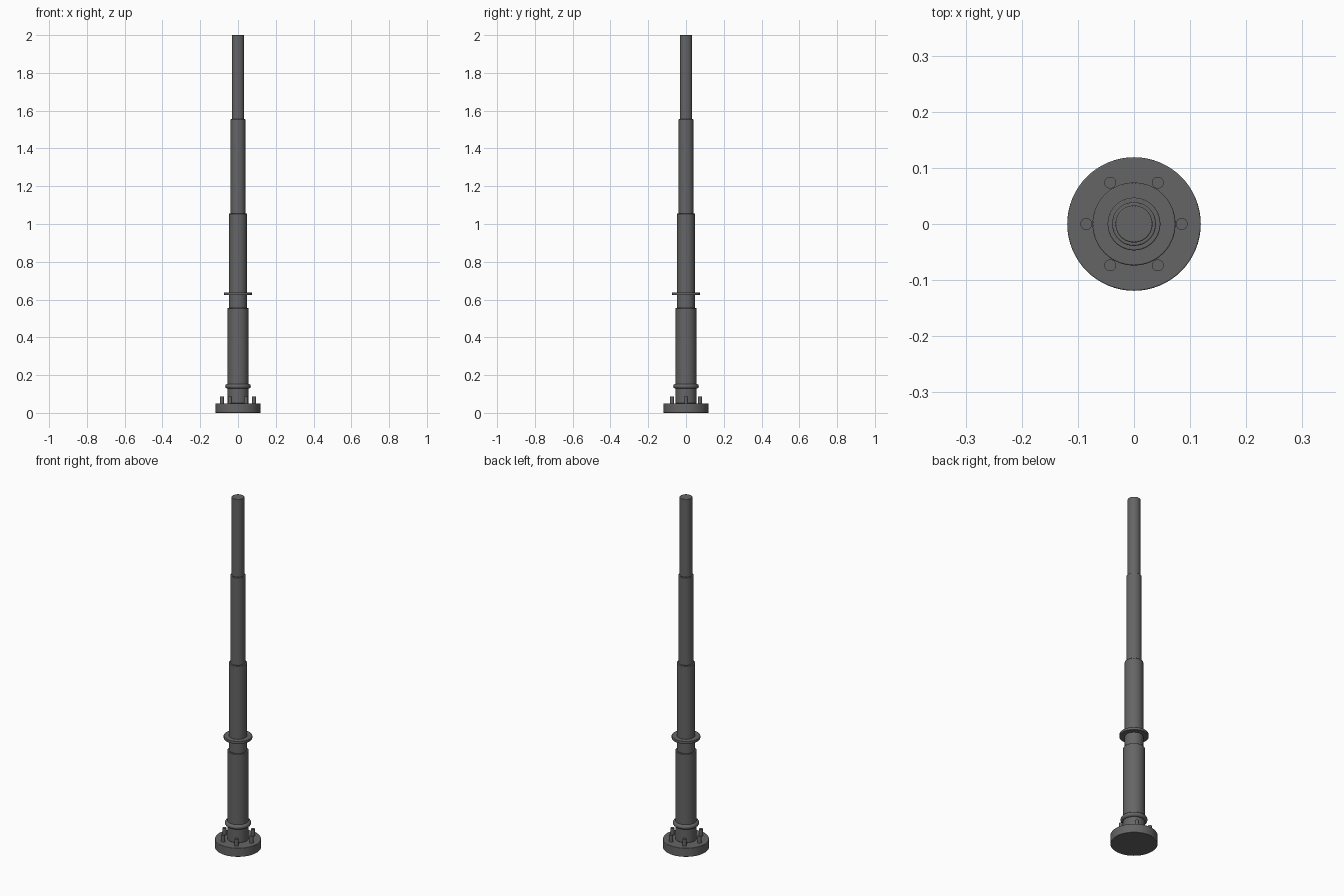
import bpy, math

if "Cube" in bpy.data.objects:
    bpy.data.objects.remove(bpy.data.objects["Cube"])

steel = bpy.data.materials.new("dark_grey_steel")
steel.diffuse_color = (0.13, 0.13, 0.13, 1)
steel.use_nodes = True
steel.node_tree.nodes["Principled BSDF"].inputs["Base Color"].default_value = steel.diffuse_color


def finish(name):
    ob = bpy.context.object
    ob.name = name
    ob.data.materials.append(steel)
    bpy.ops.object.shade_smooth_by_angle(angle=math.radians(35))
    return ob


def cylinder(name, radius, z0, z1, x=0, y=0, sides=48, bevel=0):
    bpy.ops.mesh.primitive_cylinder_add(vertices=sides, radius=radius, depth=z1 - z0,
                                        location=(x, y, (z0 + z1) / 2))
    ob = finish(name)
    if bevel:
        mod = ob.modifiers.new("edge", 'BEVEL')
        mod.width = bevel
        mod.segments = 2
    return ob


# Round base plate
cylinder("base_plate", 0.119, 0, 0.05, sides=64, bevel=0.002)

# Telescoping tube sections
for name, radius, z0, z1 in (("lower_tube", 0.055, 0.05, 0.555),
                             ("second_tube", 0.047, 0.555, 1.055),
                             ("third_tube", 0.039, 1.055, 1.555),
                             ("top_tube", 0.033, 1.555, 2.0)):
    cylinder(name, radius, z0, z1, bevel=0.002)

# Thin flange and rounded collar
cylinder("flange", 0.074, 0.623, 0.638, bevel=0.002)
bpy.ops.mesh.primitive_torus_add(major_radius=0.055, minor_radius=0.013, major_segments=48,
                                 minor_segments=16, location=(0, 0, 0.141))
finish("collar_ring")

# Six anchor bolts around the base
for i in range(6):
    a = math.radians(60 * i)
    cylinder("anchor_bolt", 0.0105, 0.045, 0.088, 0.085 * math.cos(a), 0.085 * math.sin(a), sides=24)
